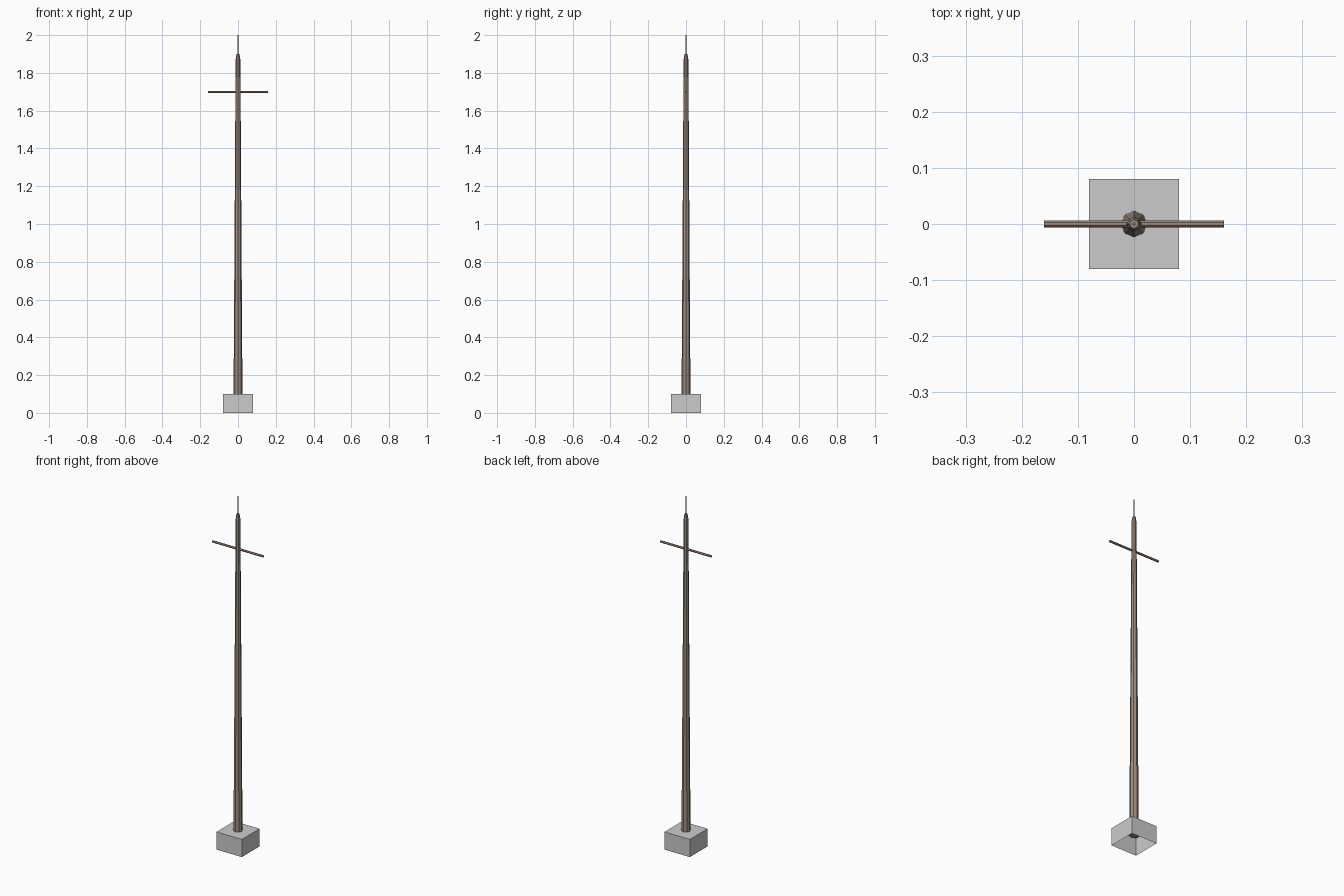
import bpy, bmesh, math
from mathutils import Matrix

if "Cube" in bpy.data.objects:
    bpy.data.objects.remove(bpy.data.objects["Cube"])


def material(name, rgb):
    m = bpy.data.materials.new(name)
    m.diffuse_color = (*rgb, 1)
    m.use_nodes = True
    m.node_tree.nodes["Principled BSDF"].inputs["Base Color"].default_value = m.diffuse_color
    return m


def finish(name, bm, mat=None):
    mesh = bpy.data.meshes.new(name)
    bm.to_mesh(mesh)
    bm.free()
    obj = bpy.data.objects.new(name, mesh)
    bpy.context.collection.objects.link(obj)
    if mat:
        mesh.materials.append(mat)
    return obj


def tapered(name, sides, r1, r2, z1, z2, mat):
    bm = bmesh.new()
    bmesh.ops.create_cone(bm, cap_ends=True, segments=sides, radius1=r1, radius2=r2,
                          depth=z2 - z1, matrix=Matrix.Translation((0, 0, (z1 + z2) / 2)))
    return finish(name, bm, mat)


wood = material("wood", (0.35, 0.27, 0.21))
metal = material("metal", (0.2, 0.2, 0.24))

# Footing block, open underneath
bm = bmesh.new()
bmesh.ops.create_cube(bm, size=1, matrix=Matrix.Translation((0, 0, 0.05))
                      @ Matrix.Diagonal((0.16, 0.16, 0.1, 1)))
bm.normal_update()
bmesh.ops.delete(bm, geom=[f for f in bm.faces if f.normal.z < -0.5], context='FACES')
finish("footing", bm)

# Tapered octagonal pole with a bevelled cap and thin tip rod
tapered("pole", 8, 0.024, 0.0125, 0.05, 1.87, wood)
tapered("pole_cap", 8, 0.0125, 0.008, 1.87, 1.9, wood)
tapered("tip_rod", 6, 0.003, 0.003, 1.9, 2.0, metal)

# Hexagonal crossbar
bar = tapered("crossbar", 6, 0.006, 0.006, -0.16, 0.16, wood)
bar.data.transform(Matrix.Translation((0, 0, 1.7)) @ Matrix.Rotation(math.pi / 2, 4, 'Y'))
